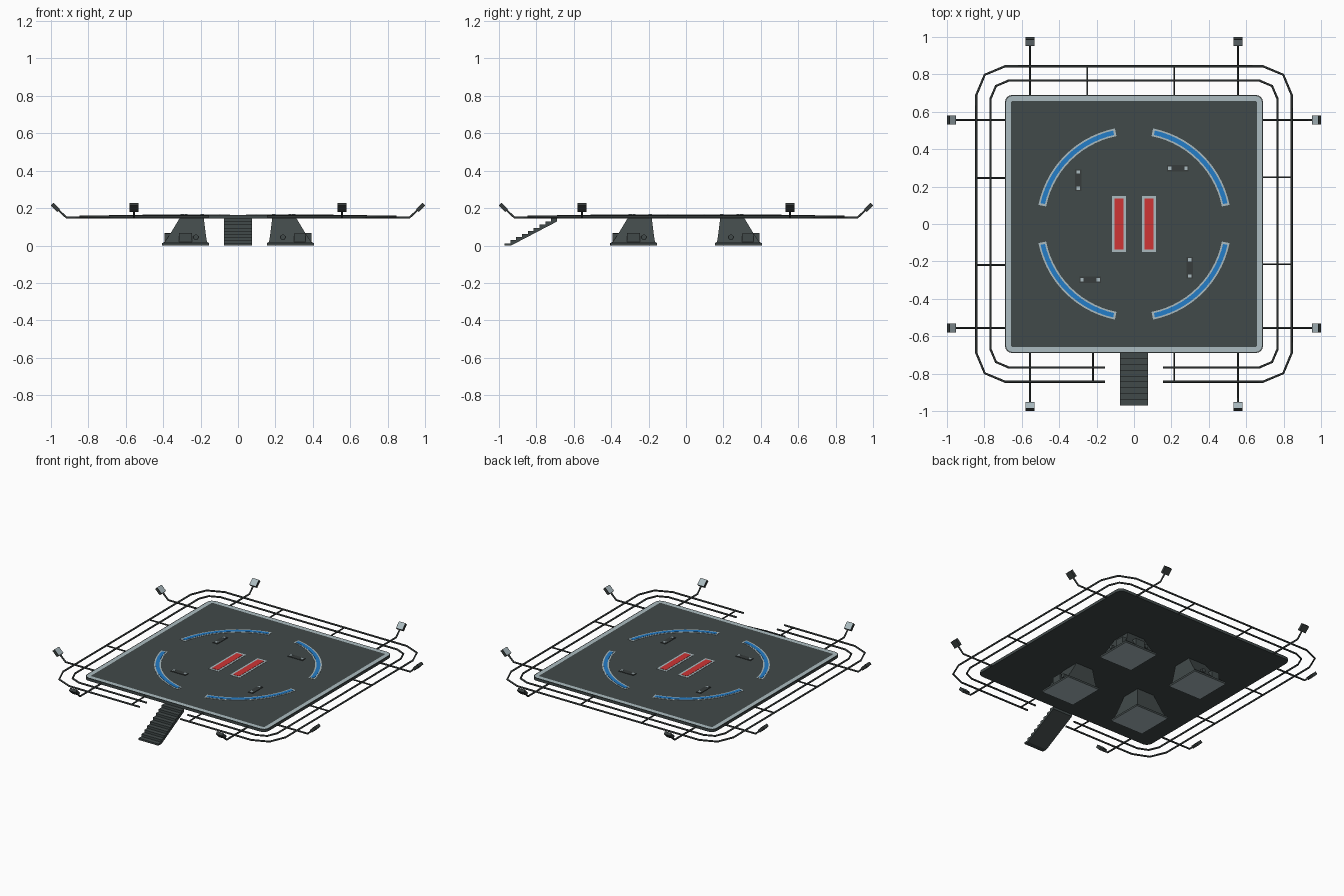
import bpy, bmesh, math
from mathutils import Matrix, Vector

if "Cube" in bpy.data.objects:
    bpy.data.objects.remove(bpy.data.objects["Cube"])


def mat(name, rgb):
    m = bpy.data.materials.new(name)
    m.diffuse_color = (*rgb, 1)
    m.use_nodes = True
    m.node_tree.nodes["Principled BSDF"].inputs["Base Color"].default_value = m.diffuse_color
    return m


DARK = mat("dark slate", (0.053, 0.067, 0.067))
RAIL = mat("rail charcoal", (0.038, 0.046, 0.045))
PALE = mat("pale grey", (0.41, 0.50, 0.53))
RED = mat("marking red", (0.62, 0.035, 0.035))
BLUE = mat("marking blue", (0.017, 0.205, 0.58))
TOP = 0.163


def finish(name, bm, *mats):
    bmesh.ops.recalc_face_normals(bm, faces=bm.faces)
    me = bpy.data.meshes.new(name)
    bm.to_mesh(me)
    bm.free()
    for m in mats:
        me.materials.append(m)
    ob = bpy.data.objects.new(name, me)
    bpy.context.collection.objects.link(ob)
    return ob


def turn(k):
    return Matrix.Rotation(k * math.pi / 2, 4, 'Z')


def box(bm, centre, size, m=Matrix(), mi=0):
    r = bmesh.ops.create_cube(bm, size=1, matrix=m @ Matrix.Translation(centre) @ Matrix.Diagonal((*size, 1)))
    for f in {f for v in r['verts'] for f in v.link_faces}:
        f.material_index = mi


def prism(bm, pts, z0, z1):
    """Extrude a flat outline up; returns the top face."""
    f = bm.faces.new([bm.verts.new((x, y, z0)) for x, y in pts])
    r = bmesh.ops.extrude_face_region(bm, geom=[f])
    bmesh.ops.translate(bm, vec=(0, 0, z1 - z0), verts=[g for g in r['geom'] if isinstance(g, bmesh.types.BMVert)])
    return next(g for g in r['geom'] if isinstance(g, bmesh.types.BMFace))


def tube(name, pts, radius, material, m=Matrix()):
    cu = bpy.data.curves.new(name, 'CURVE')
    cu.dimensions = '3D'
    cu.bevel_depth = radius
    cu.bevel_resolution = 1
    cu.use_fill_caps = True
    sp = cu.splines.new('POLY')
    sp.points.add(len(pts) - 1)
    for p, co in zip(sp.points, pts):
        p.co = (*(m @ Vector(co)), 1)
    tmp = bpy.data.objects.new(name + "_path", cu)
    bpy.context.collection.objects.link(tmp)
    bpy.context.view_layer.update()
    me = bpy.data.meshes.new_from_object(tmp.evaluated_get(bpy.context.evaluated_depsgraph_get()))
    bpy.data.objects.remove(tmp)
    me.materials.clear()
    me.materials.append(material)
    ob = bpy.data.objects.new(name, me)
    bpy.context.collection.objects.link(ob)


# deck with rounded corners and a painted pale border
bm = bmesh.new()
outline = []
for k in range(4):
    for i in range(5):
        a = (k + i / 4) * math.pi / 2
        cx, cy = (turn(k) @ Vector((0.65, 0.65, 0))).xy
        outline.append((cx + 0.04 * math.cos(a), cy + 0.04 * math.sin(a)))
top = prism(bm, outline, 0.144, TOP)
bmesh.ops.inset_region(bm, faces=[top], thickness=0.006)
r = bmesh.ops.inset_region(bm, faces=[top], thickness=0.027)
for f in r['faces']:
    f.material_index = 1
finish("deck", bm, DARK, PALE)


# painted ring segments, blue over pale
def arcs(name, r0, r1, a0, a1, z, material):
    bm = bmesh.new()
    n = 14
    for k in range(4):
        angs = [math.radians(90 * k + a0 + (a1 - a0) * i / n) for i in range(n + 1)]
        pts = [(r1 * math.cos(a), r1 * math.sin(a)) for a in angs]
        pts += [(r0 * math.cos(a), r0 * math.sin(a)) for a in reversed(angs)]
        prism(bm, pts, TOP - 0.002, z)
    finish(name, bm, material)


arcs("ring_border", 0.479, 0.521, 11.3, 78.7, TOP + 0.0015, PALE)
arcs("ring_fill", 0.488, 0.512, 12.6, 77.4, TOP + 0.003, BLUE)

# plain twin touchdown bars in the centre
bm, bm2 = bmesh.new(), bmesh.new()
for s in (-1, 1):
    box(bm, (s * 0.08, 0, TOP), (0.074, 0.30, 0.003))
    box(bm2, (s * 0.08, 0, TOP + 0.001), (0.046, 0.27, 0.004))
finish("centre_bar_borders", bm, PALE)
finish("centre_bars", bm2, RED)

# hollow approach chevrons pointing inward
bm = bmesh.new()
chev = [(0, .073), (.031, .073), (.066, 0), (.031, -.073), (0, -.073), (.035, 0)]
for s in (-1, 1):
    for i in range(5):
        x0 = -0.615 + 0.069 * i
        pts = [(s * -(x0 + x), y) for x, y in chev]
        if s > 0:
            pts.reverse()
        f = bm.faces.new([bm.verts.new((x, y, TOP + 0.0015)) for x, y in pts])
        f.normal_update()
        if f.normal.z < 0:
            f.normal_flip()
        bmesh.ops.inset_region(bm, faces=[f], thickness=0.006)
        bm.faces.remove(f)
finish("approach_chevrons", bm, RED)

# flush tie-down fittings
bm = bmesh.new()
for k in range(4):
    box(bm, (0.235, 0.298, TOP), (0.115, 0.036, 0.006), turn(k))
    for dx in (-0.043, 0.043):
        box(bm, (0.235 + dx, 0.298, TOP + 0.002), (0.018, 0.018, 0.006), turn(k), 1)
finish("tie_downs", bm, RAIL, PALE)

# support legs: lofted tower on a foot plate, with housings and pins outside
sections = [(0, .155, .405), (.013, .155, .405), (.019, .166, .392),
            (.05, .171, .37), (.146, .183, .312)]
bm = bmesh.new()
for k in range(4):
    rings = [[bm.verts.new(turn(k) @ Vector((x, y, z))) for x, y in ((a, a), (b, a), (b, b), (a, b))]
             for z, a, b in sections]
    base = bm.faces.new(rings[0][::-1])
    base.material_index = 1
    bm.faces.new(rings[-1])
    for lo, hi in zip(rings, rings[1:]):
        for i in range(4):
            bm.faces.new((lo[i], lo[(i + 1) % 4], hi[(i + 1) % 4], hi[i]))
    box(bm, (0.36, 0.33, 0.04), (0.068, 0.06, 0.05), turn(k))
    box(bm, (0.28, 0.36, 0.043), (0.07, 0.066, 0.05), turn(k))
    for m in (Matrix.Translation((0.225, 0.37, 0.045)) @ Matrix.Rotation(math.pi / 2, 4, 'X'),
              Matrix.Translation((0.37, 0.24, 0.045)) @ Matrix.Rotation(math.pi / 2, 4, 'Y')):
        bmesh.ops.create_cone(bm, cap_ends=True, segments=12, radius1=0.014, radius2=0.014,
                              depth=0.04, matrix=turn(k) @ m)
finish("support_legs", bm, DARK, PALE)

# stairs at the front: stepped top, sloping underside
bm = bmesh.new()
N, y0, y1, h = 9, -0.97, -0.69, 0.144
prof = [(y0, 0.0)]
for i in range(N):
    z = 0.012 + (h - 0.012) * i / (N - 1)
    prof += [(y0 + (y1 - y0) * i / N, z), (y0 + (y1 - y0) * (i + 1) / N, z)]
prof += [(y1, 0.128), (-0.935, 0.0)]
f = bm.faces.new([bm.verts.new((-0.075, y, z)) for y, z in prof])
r = bmesh.ops.extrude_face_region(bm, geom=[f])
bmesh.ops.translate(bm, vec=(0.15, 0, 0), verts=[g for g in r['geom'] if isinstance(g, bmesh.types.BMVert)])
finish("stairs", bm, DARK)

# two perimeter rails, open at the stairs
for name, e, s, c in (("outer_rail", .843, .69, .798), ("inner_rail", .767, .67, .738)):
    path = [Vector((0.155, -e, 0.156))]
    for k in range(4):
        path += [turn(k) @ Vector(p) for p in ((s, -e, .156), (c, -c, .156), (e, -s, .156))]
    path.append(Vector((-0.155, -e, 0.156)))
    tube(name, path, 0.006, RAIL)

# cross struts tying the rails to the deck (side turn, offset along that side)
for k, offs in enumerate(((-.215, .25), (-.215, .25), (-.245, .22), (-.22, .215))):
    for j, o in enumerate(offs):
        tube(f"rail_strut_{k}_{j}", [(0.68, o, .154), (0.845, o, .154)], 0.005, RAIL, turn(k))

# flood lamps on cranked arms, two per side
for k in range(4):
    for s in (-1, 1):
        y = s * 0.556
        tube(f"lamp_arm_{k}_{s}", [(.68, y, .15), (.918, y, .15), (.968, y, .198)], 0.006, RAIL, turn(k))
        bm = bmesh.new()
        tilt = turn(k) @ Matrix.Translation((.976, y, .204)) @ Matrix.Rotation(-math.pi / 4, 4, 'Y')
        box(bm, (0, 0, 0), (.048, .05, .02), tilt)
        bm.normal_update()
        n = tilt.to_3x3() @ Vector((0, 0, 1))
        face = max(bm.faces, key=lambda f: f.normal.dot(n))
        bmesh.ops.inset_region(bm, faces=[face], thickness=0.003)
        face.material_index = 1
        finish(f"flood_lamp_{k}_{s}", bm, RAIL, PALE)
